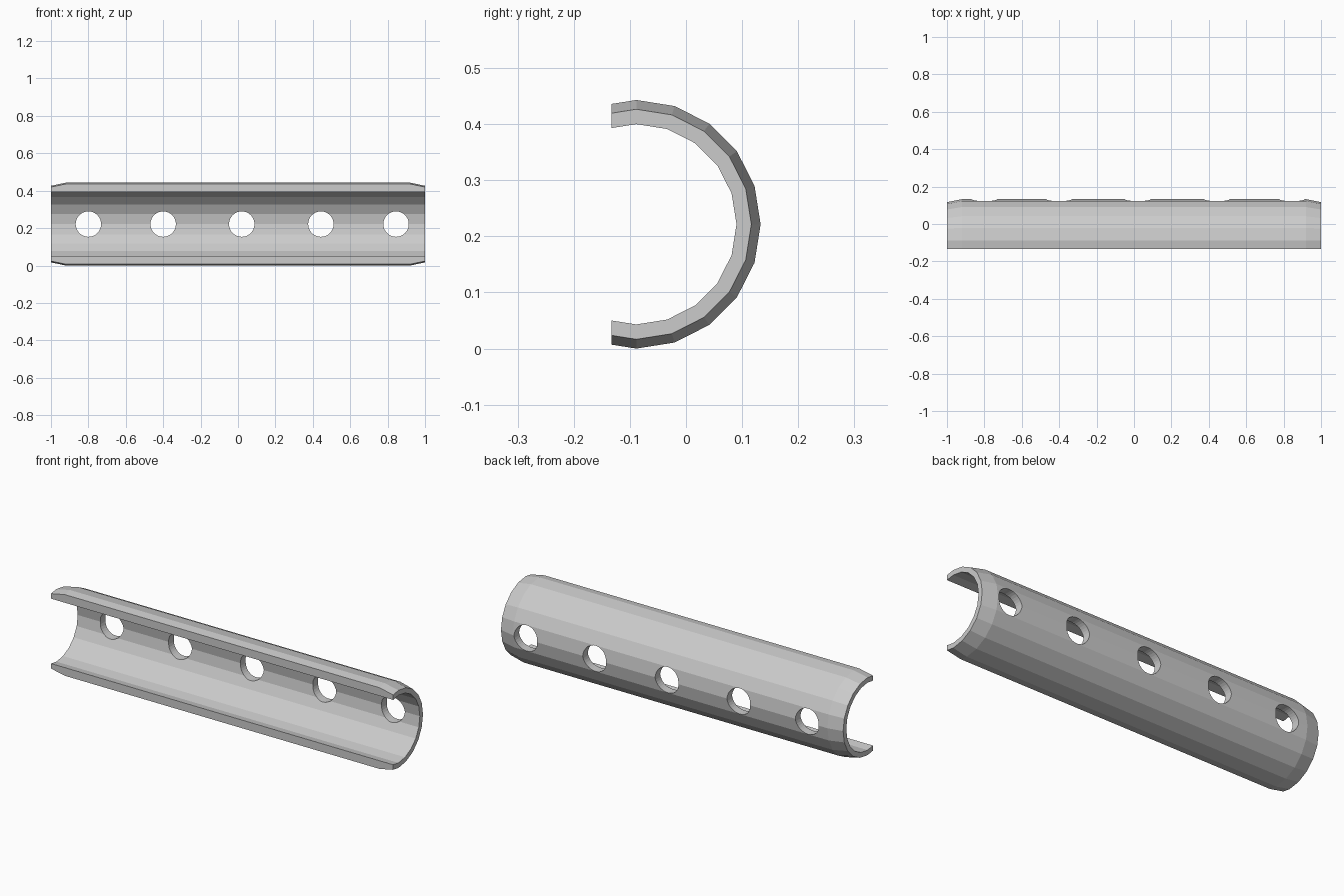
import bpy, bmesh, math
from mathutils import Matrix

if "Cube" in bpy.data.objects:
    bpy.data.objects.remove(bpy.data.objects["Cube"])

SIDES = 20
R_OUT, R_END, R_IN = 0.2215, 0.205, 0.1785
CY, CZ = 0.133 - R_OUT, R_OUT
CUT_Y = -0.133

# Half-open tube: lengthwise profile (x, radius) revolved around x
profile = [(-1, R_IN), (-1, R_END), (-0.92, R_OUT),
           (0.92, R_OUT), (1, R_END), (1, R_IN)]
bm = bmesh.new()
rings = []
for i in range(SIDES):
    a = 2 * math.pi * i / SIDES
    rings.append([bm.verts.new((x, CY + r * math.cos(a), CZ + r * math.sin(a)))
                  for x, r in profile])
n = len(profile)
for i in range(SIDES):
    a, b = rings[i], rings[(i + 1) % SIDES]
    for j in range(n):
        k = (j + 1) % n
        bm.faces.new((a[j], a[k], b[k], b[j]))

# Slice off the front and cap the two long rims
bmesh.ops.bisect_plane(bm, geom=bm.verts[:] + bm.edges[:] + bm.faces[:],
                       plane_co=(0, CUT_Y, 0), plane_no=(0, -1, 0),
                       clear_outer=True)
bmesh.ops.holes_fill(bm, edges=[e for e in bm.edges if e.is_boundary], sides=0)
bmesh.ops.recalc_face_normals(bm, faces=bm.faces[:])
mesh = bpy.data.meshes.new("split_tube")
bm.to_mesh(mesh)
bm.free()
tube = bpy.data.objects.new("split_tube", mesh)
bpy.context.collection.objects.link(tube)

# Row of round holes drilled through the back wall
bm = bmesh.new()
for x in (-0.80, -0.40, 0.02, 0.443, 0.845):
    bmesh.ops.create_cone(
        bm, cap_ends=True, segments=32, radius1=0.068, radius2=0.068, depth=0.3,
        matrix=Matrix.Translation((x, 0.15, CZ)) @ Matrix.Rotation(math.pi / 2, 4, 'X'))
cut_mesh = bpy.data.meshes.new("hole_cutters")
bm.to_mesh(cut_mesh)
bm.free()
cutter = bpy.data.objects.new("hole_cutters", cut_mesh)
bpy.context.collection.objects.link(cutter)
cutter.hide_render = True

mod = tube.modifiers.new("holes", 'BOOLEAN')
mod.operation = 'DIFFERENCE'
mod.solver = 'EXACT'
mod.object = cutter
bpy.context.view_layer.objects.active = tube
tube.select_set(True)
bpy.ops.object.modifier_apply(modifier=mod.name)
bpy.data.objects.remove(cutter)
